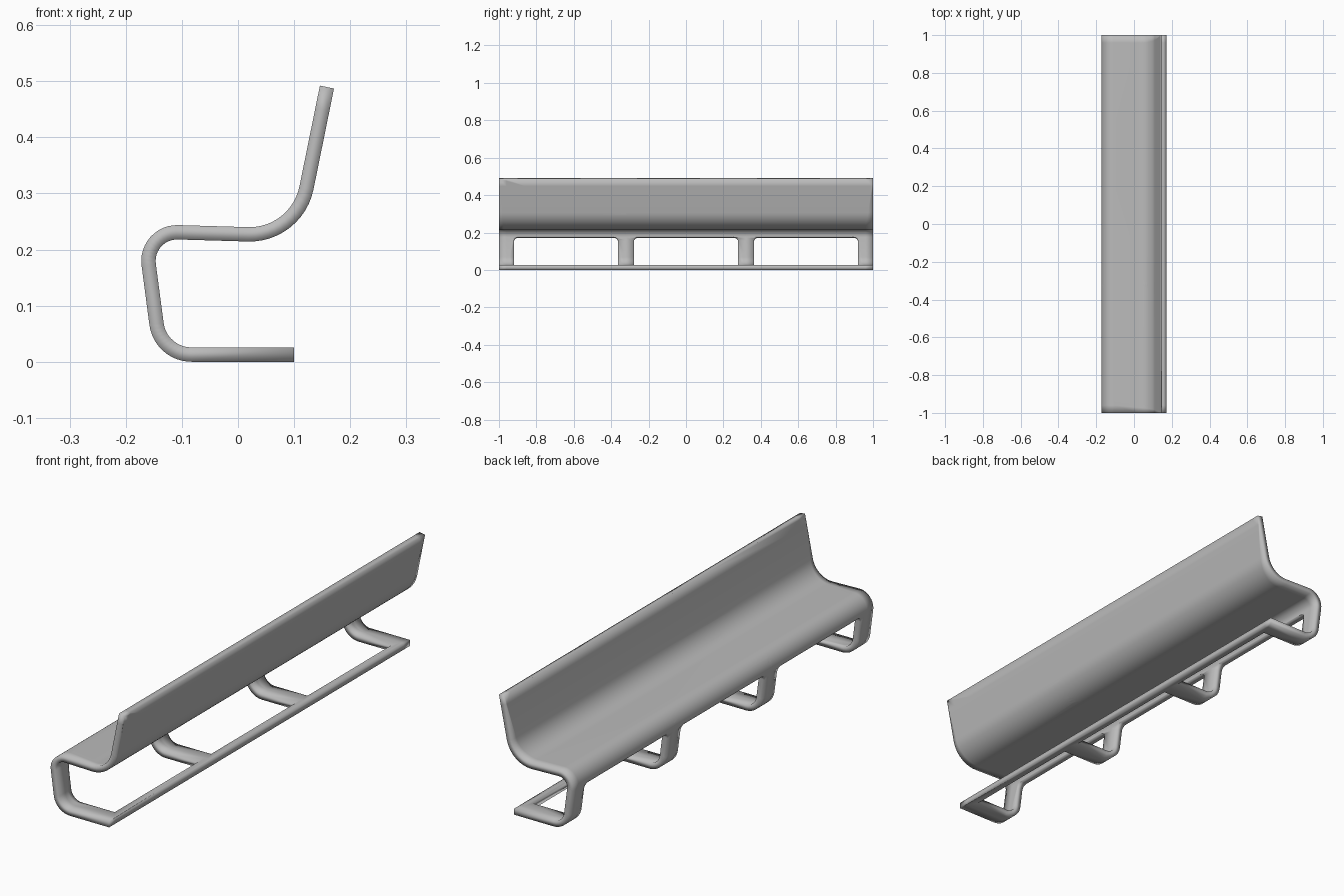
import bpy, bmesh, math
from mathutils import Vector

if "Cube" in bpy.data.objects:
    bpy.data.objects.remove(bpy.data.objects["Cube"])

HALF = 0.0128                   # half thickness of the sheet
BAR = 0.03                      # depth of the rear floor bar


def fillet(prev, corner, nxt, dist, n):
    """Arc points that round a corner, starting dist before it."""
    a, b = (prev - corner).normalized(), (nxt - corner).normalized()
    half = a.angle(b) / 2
    r = dist * math.tan(half)
    centre = corner + (a + b).normalized() * (dist / math.cos(half))
    u = corner + a * dist - centre
    v = -a                                   # travel direction at arc start
    sweep = math.pi - 2 * half
    return [centre + u * math.cos(sweep * i / n) + v * r * math.sin(sweep * i / n)
            for i in range(n + 1)]


# Side profile centre line: back top, seat rear, seat front, leg foot, floor end
V = [Vector(p) for p in ((0.1585, 0.4895), (0.1047, 0.2245), (-0.167, 0.2325),
                         (-0.138, 0.0128), (0.1, 0.0128))]
path, marks = [V[0]], []
for i, d in ((1, 0.087), (2, 0.06), (3, 0.055)):
    path += fillet(V[i - 1], V[i], V[i + 1], d, 12)
    marks.append(len(path) - 1)
path.append(V[4])

S = [0.0]
for a, b in zip(path, path[1:]):
    S.append(S[-1] + (b - a).length)
normals = []
for i in range(len(path)):
    t = path[min(i + 1, len(path) - 1)] - path[max(i - 1, 0)]
    normals.append(Vector((-t.y, t.x)).normalized())


def bend(co):
    """Map flat sheet (s, y, w) onto the side profile."""
    k = 0
    while k < len(S) - 2 and co.x > S[k + 1]:
        k += 1
    f = (co.x - S[k]) / (S[k + 1] - S[k])
    p = path[k].lerp(path[k + 1], f) + normals[k].lerp(normals[k + 1], f) * co.z
    return Vector((p.x, co.y, p.y))


def add_loop(curve, pts):
    sp = curve.splines.new('POLY')
    sp.points.add(len(pts) - 1)
    for p, (x, y) in zip(sp.points, pts):
        p.co = (x, y, 0, 1)
    sp.use_cyclic_u = True


# Flat sheet with three openings that leave four legs and the floor bar
cu = bpy.data.curves.new("flat_sheet", 'CURVE')
cu.dimensions, cu.fill_mode, cu.extrude = '2D', 'BOTH', HALF
L = S[-1]
add_loop(cu, [(0, -1), (L, -1), (L, 1), (0, 1)])
s0, s1, r = S[marks[1]], L - BAR, 0.022
for y0, y1 in ((-0.92, -0.363), (-0.279, 0.279), (0.363, 0.92)):
    arc = [i * math.pi / 12 for i in range(7)]
    low = [(s0 + r - r * math.cos(a), y0 + r - r * math.sin(a)) for a in arc]
    high = [(s, y0 + y1 - y) for s, y in reversed(low)]
    add_loop(cu, low + [(s1, y0), (s1, y1)] + high)
flat = bpy.data.objects.new("flat_sheet", cu)
bpy.context.collection.objects.link(flat)
bpy.context.view_layer.update()
mesh = bpy.data.meshes.new_from_object(
    flat.evaluated_get(bpy.context.evaluated_depsgraph_get()))
bpy.data.objects.remove(flat)

# Cut the sheet across every bend line and beside its borders, then bend it
bm = bmesh.new()
bm.from_mesh(mesh)
bmesh.ops.remove_doubles(bm, verts=bm.verts, dist=1e-5)
cuts = [((s, 0, 0), (1, 0, 0)) for s in [0.04] + S[1:-1]]
cuts += [((0, y, 0), (0, 1, 0)) for y in (-0.96, -0.321, 0.321, 0.96)]
for co, no in cuts:
    bmesh.ops.bisect_plane(bm, geom=bm.verts[:] + bm.edges[:] + bm.faces[:],
                           dist=1e-5, plane_co=co, plane_no=no)
for v in bm.verts:
    v.co = bend(v.co)
bmesh.ops.recalc_face_normals(bm, faces=bm.faces)
bm.to_mesh(mesh)
bm.free()

# The bench is smooth all over, so its edges look soft
bench = bpy.data.objects.new("bench_seat_and_legs", mesh)
bpy.context.collection.objects.link(bench)
bpy.context.view_layer.objects.active = bench
bench.select_set(True)
bpy.ops.object.shade_smooth_by_angle(angle=math.radians(180))

# Darker grey finish
grey = bpy.data.materials.new("dark_grey")
grey.diffuse_color = (0.5, 0.5, 0.5, 1)
grey.use_nodes = True
grey.node_tree.nodes["Principled BSDF"].inputs["Base Color"].default_value = grey.diffuse_color
mesh.materials.clear()
mesh.materials.append(grey)
